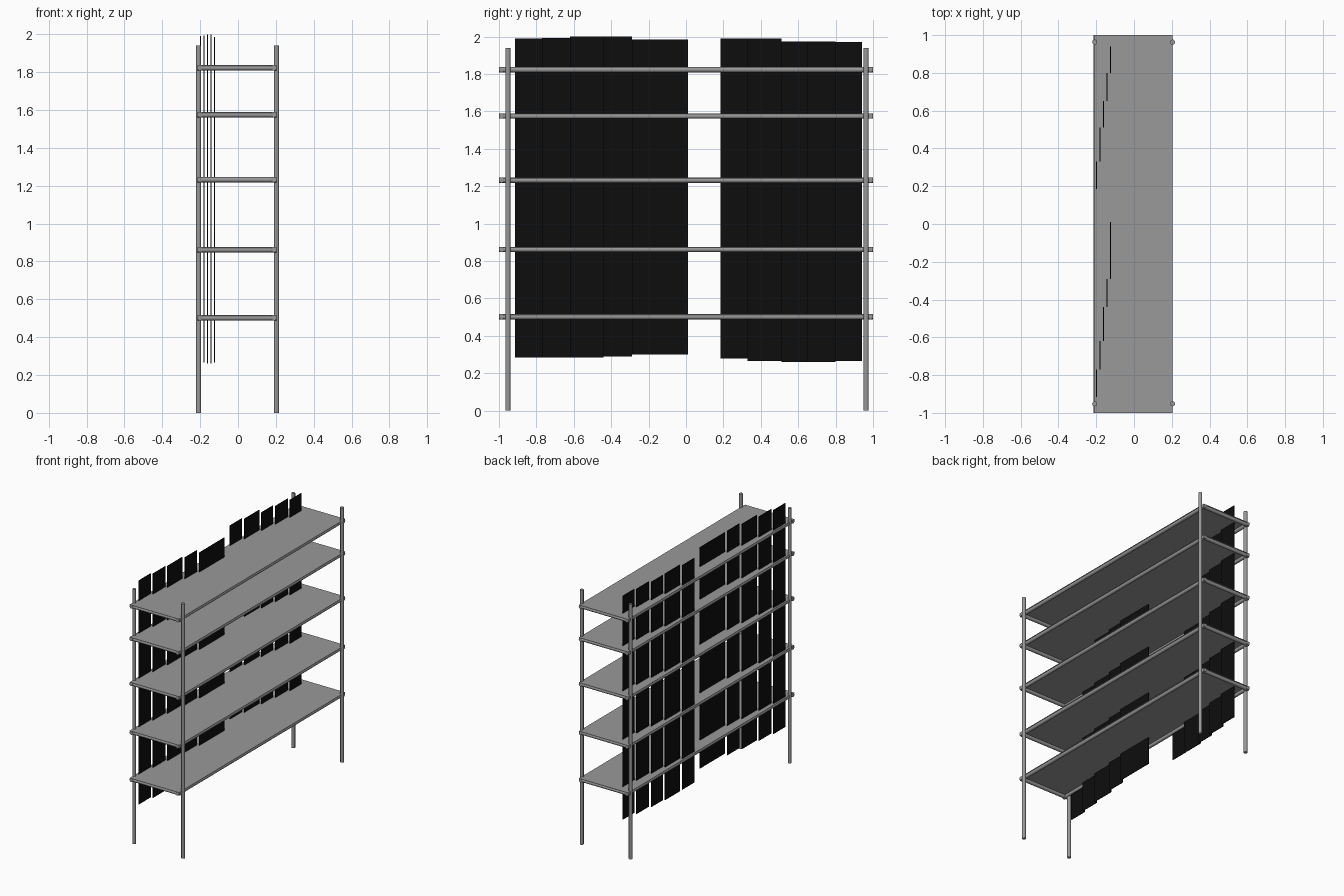
import bpy, math
from mathutils import Vector

if "Cube" in bpy.data.objects:
    bpy.data.objects.remove(bpy.data.objects["Cube"])


def material(name, c):
    m = bpy.data.materials.new(name)
    m.diffuse_color = (c, c, c, 1)
    m.use_nodes = True
    m.node_tree.nodes["Principled BSDF"].inputs["Base Color"].default_value = m.diffuse_color
    return m


GREY = material("grey metal", 0.32)
BLACK = material("black panel", 0.004)


def tube(name, a, b, r):
    a, b = Vector(a), Vector(b)
    d = b - a
    bpy.ops.mesh.primitive_cylinder_add(vertices=12, radius=r, depth=d.length, location=(a + b) / 2)
    o = bpy.context.object
    o.rotation_euler = d.to_track_quat('Z', 'Y').to_euler()
    o.name = name
    o.data.materials.append(GREY)
    bpy.ops.object.shade_smooth_by_angle(angle=math.radians(40))


def box(name, lo, hi, mat):
    lo, hi = Vector(lo), Vector(hi)
    bpy.ops.mesh.primitive_cube_add(size=1, location=(lo + hi) / 2)
    o = bpy.context.object
    o.scale = hi - lo
    o.name = name
    o.data.materials.append(mat)


# corner posts
X0, X1 = -0.208, 0.204
for x in (X0, X1):
    for y in (-0.952, 0.963):
        tube("post", (x, y, 0), (x, y, 1.94), 0.0135)

# shelves: a tube frame with a thin sheet on top
R = 0.014
for z in (0.502, 0.862, 1.232, 1.575, 1.823):
    for x in (-0.2, 0.19):
        tube("long_rail", (x, -1, z), (x, 1, z), R)
    for y in (-1 + R, 1 - R):
        tube("cross_rail", (-0.213, y, z), (0.203, y, z), R)
    box("shelf_sheet", (-0.213, -1, z + 0.010), (0.203, 1, z + 0.014), GREY)

# two staggered groups of hanging back panels
groups = [
    ([-0.915, -0.77, -0.62, -0.44, -0.29, 0.01],
     [1.99, 1.993, 2.0, 2.0, 1.985], [0.285, 0.285, 0.285, 0.29, 0.30]),
    ([0.185, 0.33, 0.51, 0.65, 0.80, 0.94],
     [1.99, 1.99, 1.975, 1.975, 1.97], [0.28, 0.265, 0.26, 0.26, 0.265]),
]
for ys, tops, bottoms in groups:
    for i in range(5):
        x = -0.2 + i * 0.0185
        box("back_panel", (x, ys[i], bottoms[i]), (x + 0.004, ys[i + 1], tops[i]), BLACK)
